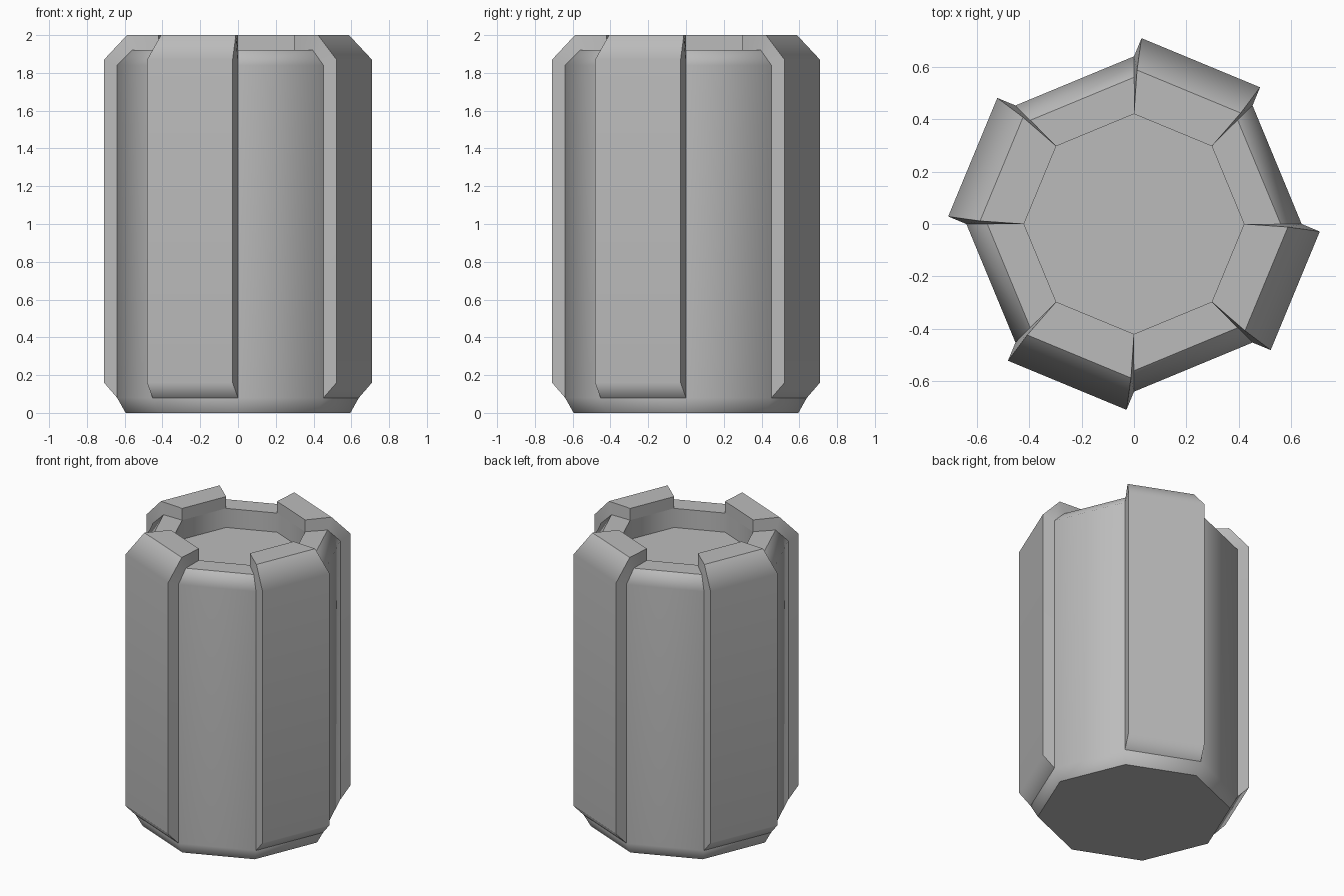
import bpy, bmesh
from math import cos, sin, radians
from mathutils import Vector

if "Cube" in bpy.data.objects:
    bpy.data.objects.remove(bpy.data.objects["Cube"])

grey = bpy.data.materials.new("plain_grey")
grey.use_nodes = True
colour = (0.5, 0.5, 0.5, 1)
grey.diffuse_color = colour
grey.node_tree.nodes["Principled BSDF"].inputs["Base Color"].default_value = colour

SIDES = 8
STEP = 360 / SIDES


def polar(r, degrees, z):
    a = radians(degrees)
    return Vector((r * cos(a), r * sin(a), z))


def finish(name, bm):
    """Turn a bmesh into a softly shaded object with flat large faces."""
    bmesh.ops.remove_doubles(bm, verts=bm.verts, dist=0.0005)
    bmesh.ops.recalc_face_normals(bm, faces=bm.faces)
    mesh = bpy.data.meshes.new(name)
    bm.to_mesh(mesh)
    bm.free()
    mesh.materials.append(grey)
    obj = bpy.data.objects.new(name, mesh)
    bpy.context.collection.objects.link(obj)
    bpy.ops.object.select_all(action='DESELECT')
    obj.select_set(True)
    bpy.context.view_layer.objects.active = obj
    bpy.ops.object.shade_smooth_by_angle(angle=radians(46))
    weighted = obj.modifiers.new("flat_panels", 'WEIGHTED_NORMAL')
    weighted.keep_sharp = True
    return obj


# Octagonal body: radius and height from base, over the rim, to the sunken floor
BODY = [(0.595, 0), (0.64, 0.08), (0.64, 1.84), (0.56, 1.92), (0.42, 1.92), (0.42, 1.79)]
bm = bmesh.new()
rings = [[bm.verts.new(polar(r, i * STEP, z)) for i in range(SIDES)] for r, z in BODY]
for low, high in zip(rings, rings[1:]):
    for i in range(SIDES):
        j = (i + 1) % SIDES
        bm.faces.new((low[i], low[j], high[j], high[i]))
bm.faces.new(rings[0][::-1])
bm.faces.new(rings[-1])
finish("barrel_body", bm)

# Raised panels on every second side: body radius, outward shift, height
SHELL = [(0.64, 0, 0.08), (0.64, 0.075, 0.16), (0.64, 0.075, 1.87),
         (0.56, 0.03, 2.0), (0.42, 0, 2.0), (0.42, 0, 1.92)]
for n, sector in enumerate(range(1, SIDES, 2)):
    bm = bmesh.new()
    start, end = sector * STEP, (sector + 1) * STEP
    normal = polar(1, (start + end) / 2, 0)
    edges = []
    for angle in (start, end):
        outer = [bm.verts.new(polar(r, angle, z) + normal * out) for r, out, z in SHELL]
        side, rim = [bm.verts.new(polar(r, angle, z)) for r, z in BODY[2:4]]
        # End wall, split where the body bends
        bm.faces.new((outer[0], outer[1], outer[2], side))
        bm.faces.new((side, outer[2], outer[3], rim))
        bm.faces.new((rim, outer[3], outer[4], outer[5]))
        edges.append(outer)
    a, b = edges
    for k in range(len(SHELL) - 1):
        bm.faces.new((a[k], b[k], b[k + 1], a[k + 1]))
    finish(f"raised_panel_{n + 1}", bm)
